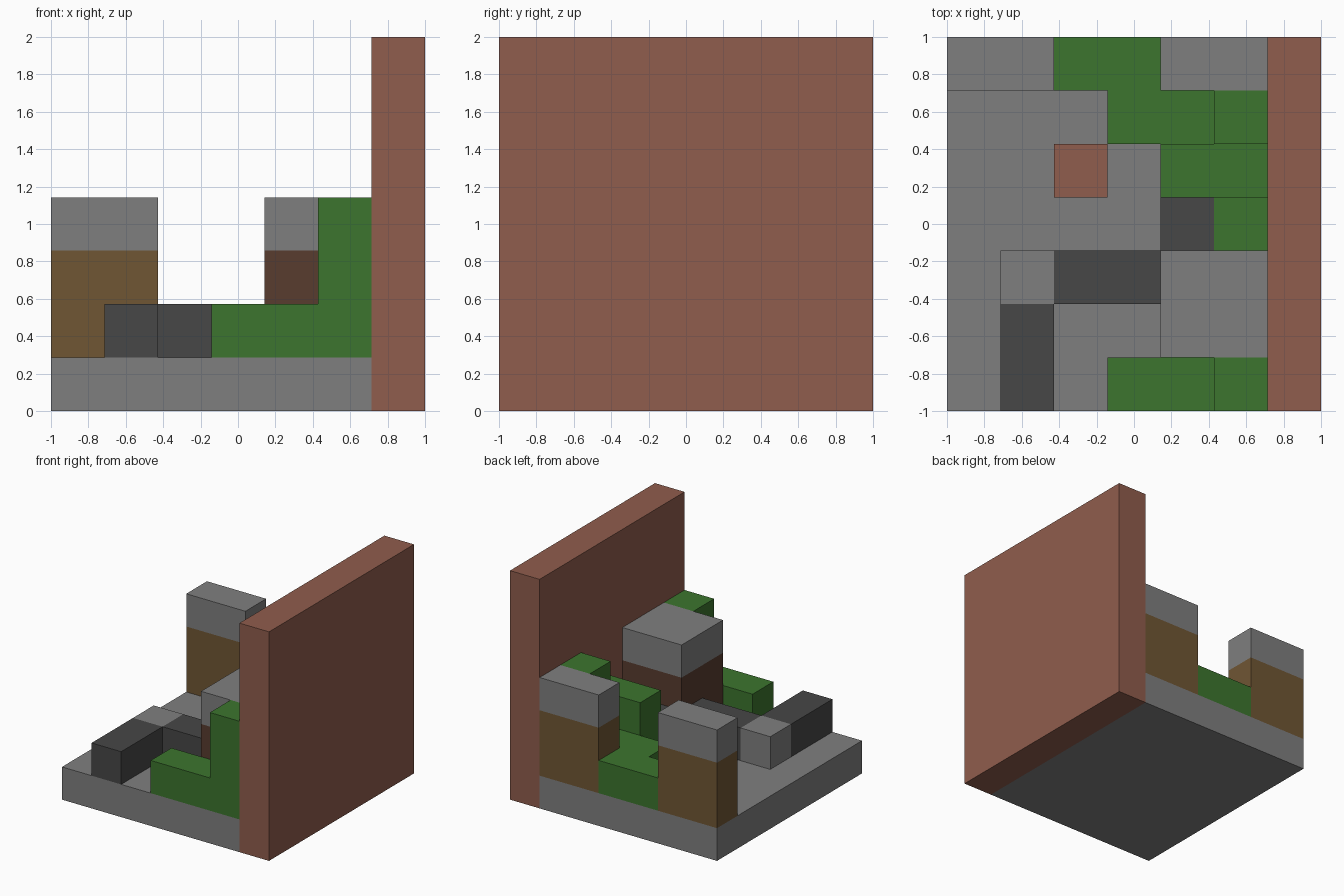
import bpy
import bmesh
from mathutils import Vector

if "Cube" in bpy.data.objects:
    bpy.data.objects.remove(bpy.data.objects["Cube"], do_unlink=True)

CELL = 2 / 7  # everything sits on a seven by seven by seven grid


def material(name, r, g, b):
    def linear(c):
        c /= 255
        return c / 12.92 if c < 0.04 else ((c + 0.055) / 1.055) ** 2.4
    colour = (linear(r), linear(g), linear(b), 1)
    mat = bpy.data.materials.new(name)
    mat.use_nodes = True
    mat.diffuse_color = colour
    mat.node_tree.nodes["Principled BSDF"].inputs["Base Color"].default_value = colour
    return mat


grey = material("stone grey", 127, 127, 127)
dark = material("dark grey", 71, 71, 71)
green = material("leaf green", 60, 117, 46)
brick = material("brick red", 144, 93, 77)
wood = material("wood brown", 112, 86, 52)
bark = material("dark brown", 88, 60, 47)


def block(name, mat, x, y, z):
    """Box spanning grid ranges x, y and z, given as (start, end)."""
    bm = bmesh.new()
    bmesh.ops.create_cube(bm, size=1)
    low, high = (Vector(c) for c in zip(x, y, z))
    for v in bm.verts:
        for i in range(3):
            v.co[i] = (low[i] if v.co[i] < 0 else high[i]) * CELL - (1 if i < 2 else 0)
    mesh = bpy.data.meshes.new(name)
    bm.to_mesh(mesh)
    bm.free()
    mesh.materials.append(mat)
    obj = bpy.data.objects.new(name, mesh)
    bpy.context.collection.objects.link(obj)


def tower(name, body, x, y):
    """Two cells of coloured body with a grey cap."""
    block(name + "_body", body, x, y, (1, 3))
    block(name + "_cap", grey, x, y, (3, 4))


# Base and side wall
block("floor_slab", grey, (0, 6), (0, 7), (0, 1))
block("side_wall", brick, (6, 7), (0, 7), (0, 7))

# Capped towers
tower("back_right_tower", wood, (0, 2), (6, 7))
tower("back_left_tower", wood, (4, 6), (6, 7))
tower("middle_tower", bark, (4, 6), (1, 3))

# Hedges
block("front_hedge_low", green, (3, 5), (0, 1), (1, 2))
block("front_hedge_tall", green, (5, 6), (0, 1), (1, 4))
block("back_hedge", green, (2, 4), (6, 7), (1, 2))
block("inner_hedge_low", green, (3, 5), (5, 6), (1, 2))
block("inner_hedge_tall", green, (5, 6), (5, 6), (1, 4))
block("inner_hedge_middle", green, (4, 6), (4, 5), (1, 3))
block("corner_hedge", green, (5, 6), (3, 4), (1, 2))

# Low stone path walls
block("front_path_wall", dark, (1, 2), (0, 2), (1, 2))
block("middle_path_wall", dark, (2, 4), (2, 3), (1, 2))
block("rear_path_wall", dark, (4, 5), (3, 4), (1, 2))
block("path_corner_stone", grey, (1, 2), (2, 3), (1, 2))

# Single brick block
block("brick_block", brick, (2, 3), (4, 5), (1, 2))
